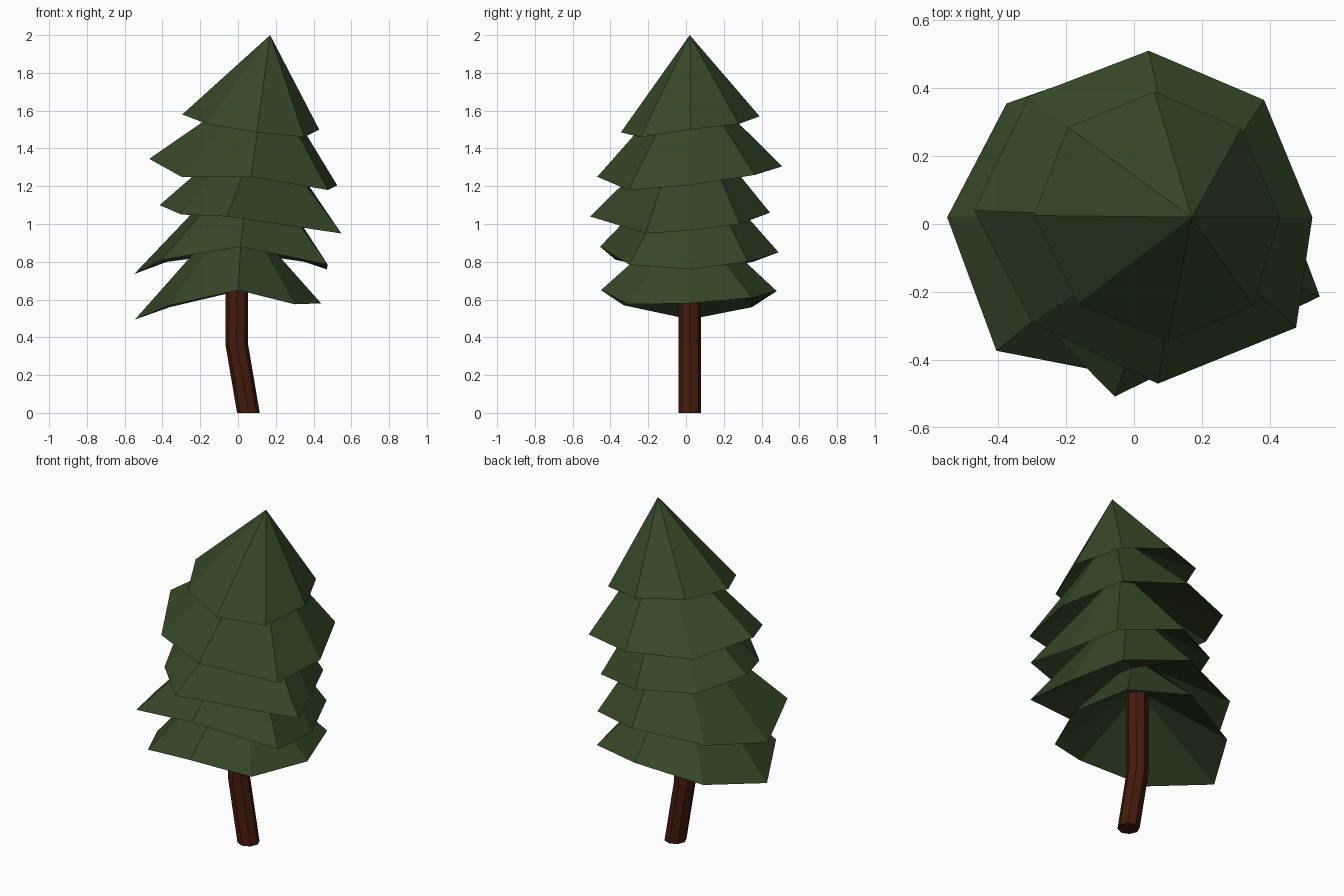
import bpy, bmesh
from math import cos, sin, tau

if "Cube" in bpy.data.objects:
    bpy.data.objects.remove(bpy.data.objects["Cube"])


def material(name, rgb):
    m = bpy.data.materials.new(name)
    m.diffuse_color = (*rgb, 1)
    m.use_nodes = True
    m.node_tree.nodes["Principled BSDF"].inputs["Base Color"].default_value = m.diffuse_color
    return m


def ring(cx, cy, z, r, n=8, tilt_x=0):
    """Regular ring of points; its height slopes with x."""
    pts = []
    for i in range(n):
        dx, dy = r * cos(tau * i / n), r * sin(tau * i / n)
        pts.append((cx + dx, cy + dy, z + tilt_x * dx))
    return pts


def loft(name, rings, mat, capped=False):
    """Join successive rings with flat faces; a one-point ring is an apex."""
    bm = bmesh.new()
    rows = [[bm.verts.new(p) for p in r] for r in rings]
    for a, b in zip(rows, rows[1:]):
        n = len(a)
        for i in range(n):
            j = (i + 1) % n
            if len(b) == 1:
                bm.faces.new((a[i], a[j], b[0]))
            else:
                bm.faces.new((a[i], a[j], b[j], b[i]))
    if capped:
        bm.faces.new(rows[0][::-1])
        bm.faces.new(rows[-1])
    mesh = bpy.data.meshes.new(name)
    bm.to_mesh(mesh)
    bm.free()
    mesh.materials.append(mat)
    obj = bpy.data.objects.new(name, mesh)
    bpy.context.collection.objects.link(obj)
    return obj


green = material("needles", (0.036, 0.063, 0.021))
brown = material("bark", (0.06, 0.011, 0.004))

# Bent trunk
loft("trunk", [ring(0.055, 0.02, 0, 0.06), ring(-0.007, 0.02, 0.365, 0.06),
               ring(-0.005, 0.02, 0.85, 0.06)], brown, capped=True)

# Ragged rims of the branch tiers, counter-clockwise from +x
top = [(.43, .02, 1.50), (.316, .28, 1.53), (.06, .39, 1.57), (-.195, .285, 1.59),
       (-.295, .025, 1.58), (-.165, -.235, 1.53), (.10, -.345, 1.485), (.35, -.24, 1.46)]
upper = [(.525, .02, 1.205), (.383, .365, 1.26), (.043, .51, 1.305), (-.31, .375, 1.30),
         (-.47, .04, 1.345), (-.30, -.29, 1.25), (.07, -.47, 1.25), (.477, -.305, 1.18)]
middle = [(.46, .02, .965), (.36, .285, 1.0), (.02, .445, 1.06), (-.28, .30, 1.06),
          (-.415, .02, 1.10), (-.30, -.26, 1.05), (-.057, -.508, 1.04), (.547, -.213, .95)]
lower = [(.47, .02, .76), (.35, .33, .80), (.013, .49, .85), (-.375, .355, .80),
         (-.55, .02, .735), (-.405, -.373, .81), (.013, -.455, .88), (.475, -.30, .785)]
bottom = [(.44, .02, .58), (.34, .35, .61), (0, .48, .645), (-.36, .35, .56),
          (-.545, .02, .495), (-.36, -.33, .57), (0, -.45, .65), (.30, -.305, .575)]

# Each tier: underside from the neck below, rim, then slope up to its own neck or apex
necks = [ring(-0.005, 0.02, 0.84, 0.06),
         ring(0.02, 0.02, 0.98, 0.1, tilt_x=-0.4),
         ring(0.06, 0.02, 1.27, 0.1),
         ring(0.10, 0.02, 1.46, 0.1),
         ring(0.13, 0.02, 1.69, 0.1),
         [(0.17, 0.02, 2.0)]]
tiers = [("bottom_branches", bottom), ("lower_branches", lower),
         ("middle_branches", middle), ("upper_branches", upper), ("treetop", top)]
for i, (name, rim) in enumerate(tiers):
    loft(name, [necks[i], rim, necks[i + 1]], green)
